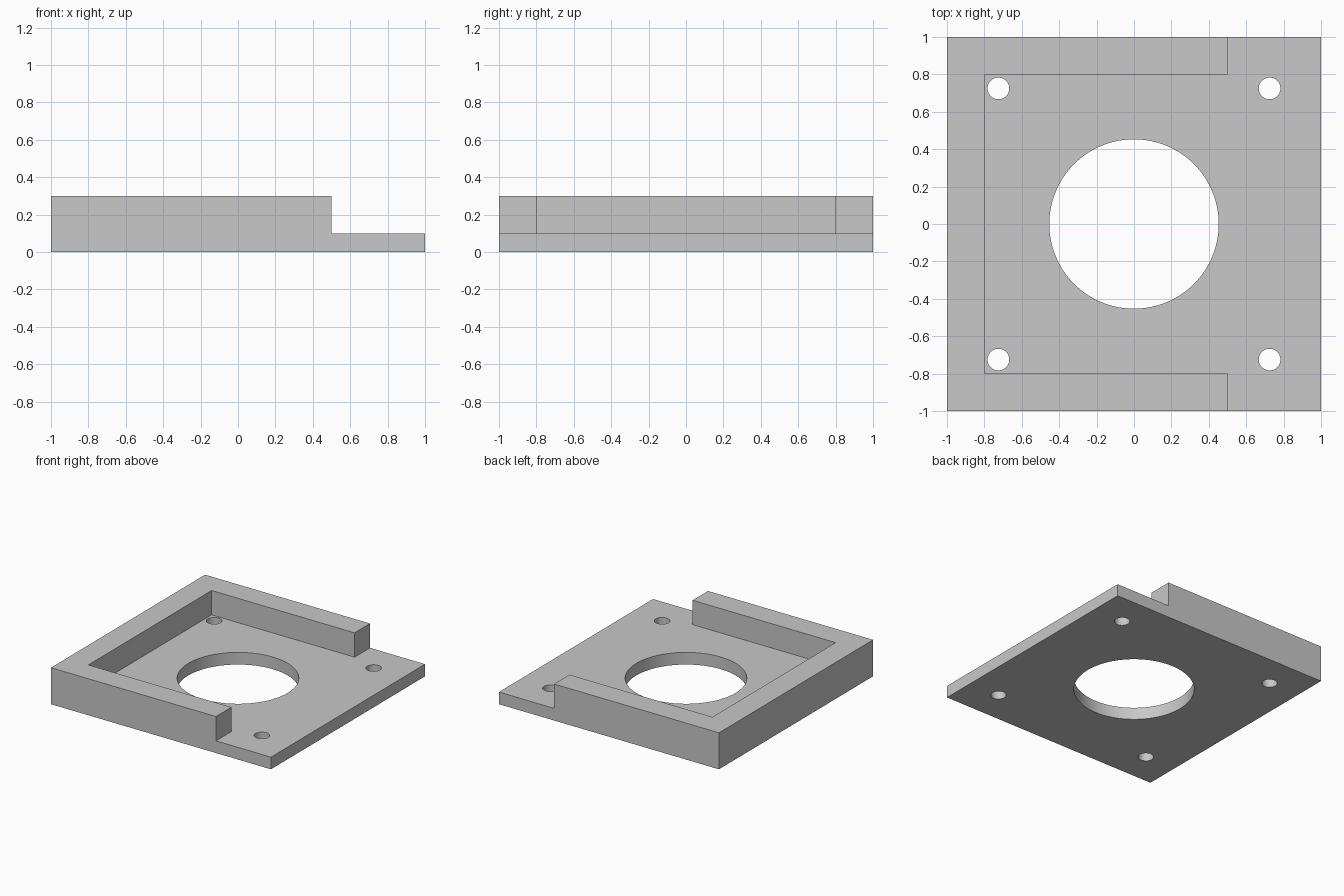
import bpy
import bmesh
from math import radians, pi, cos, sin

if "Cube" in bpy.data.objects:
    bpy.data.objects.remove(bpy.data.objects["Cube"], do_unlink=True)

WALL_TOP, FLOOR, INNER, WALL_END = 0.3, 0.1, 0.8, 0.5
HOLE_OFFSET, HOLE_RADIUS, BORE_RADIUS = 0.725, 0.058, 0.453

grey = bpy.data.materials.new("light_grey")
grey.use_nodes = True
colour = (0.58, 0.58, 0.58, 1)
grey.diffuse_color = colour
grey.node_tree.nodes["Principled BSDF"].inputs["Base Color"].default_value = colour


def prism(name, outline, bottom, top):
    """Extrude a flat outline between two heights."""
    bm = bmesh.new()
    face = bm.faces.new([bm.verts.new((x, y, bottom)) for x, y in outline])
    new = bmesh.ops.extrude_face_region(bm, geom=[face])["geom"]
    for v in new:
        if isinstance(v, bmesh.types.BMVert):
            v.co.z = top
    bmesh.ops.recalc_face_normals(bm, faces=bm.faces)
    mesh = bpy.data.meshes.new(name)
    bm.to_mesh(mesh)
    bm.free()
    mesh.materials.append(grey)
    obj = bpy.data.objects.new(name, mesh)
    bpy.context.collection.objects.link(obj)
    return obj


def circle(x, y, radius, sides):
    return [(x + radius * cos(2 * pi * i / sides), y + radius * sin(2 * pi * i / sides))
            for i in range(sides)]


# Solid block that becomes the plate with its three-sided wall
plate = prism("mounting_plate", [(-1, -1), (1, -1), (1, 1), (-1, 1)], 0, WALL_TOP)

# Pocket inside the wall, widening to the open end
half = [(-INNER, -INNER), (WALL_END, -INNER), (WALL_END, -1.2), (1.2, -1.2)]
pocket = half + [(x, -y) for x, y in reversed(half)]
cutters = [prism("pocket_cutter", pocket, FLOOR, WALL_TOP + 0.2)]

# Central bore and four corner screw holes
cutters.append(prism("bore_cutter", circle(0, 0, BORE_RADIUS, 96), -0.2, 0.5))
for sx in (-1, 1):
    for sy in (-1, 1):
        outline = circle(sx * HOLE_OFFSET, sy * HOLE_OFFSET, HOLE_RADIUS, 48)
        cutters.append(prism("screw_hole_cutter", outline, -0.2, 0.5))

# Cut the block, then discard the cutters
bpy.ops.object.select_all(action='DESELECT')
bpy.context.view_layer.objects.active = plate
plate.select_set(True)
for cutter in cutters:
    mod = plate.modifiers.new("cut", 'BOOLEAN')
    mod.operation = 'DIFFERENCE'
    mod.solver = 'EXACT'
    mod.object = cutter
    bpy.ops.object.modifier_apply(modifier=mod.name)
    bpy.data.objects.remove(cutter, do_unlink=True)

bpy.ops.object.shade_smooth_by_angle(angle=radians(30))
